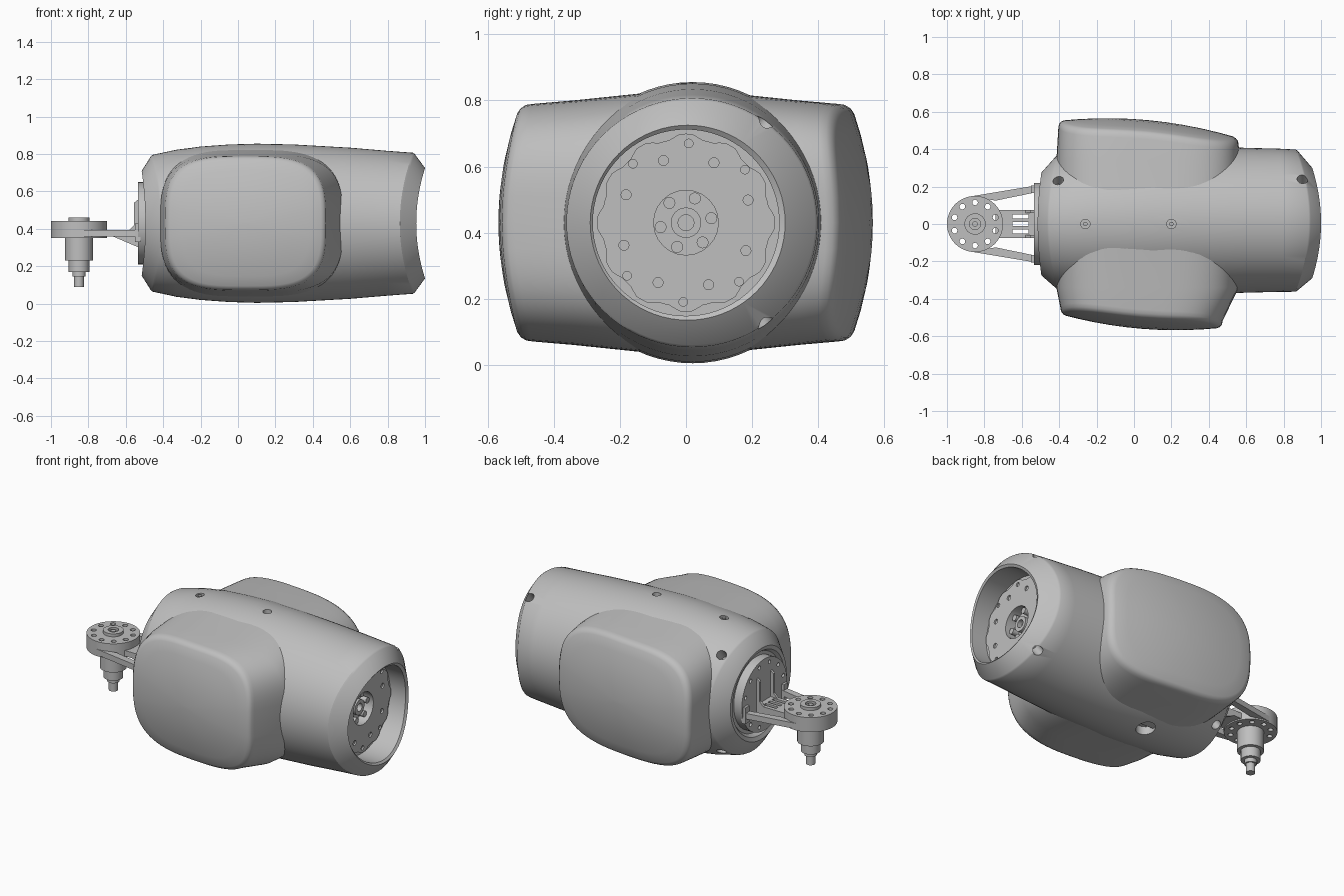
import bpy, bmesh
from math import sin, cos, pi, radians, copysign
from mathutils import Vector

if "Cube" in bpy.data.objects:
    bpy.data.objects.remove(bpy.data.objects["Cube"])

grey = bpy.data.materials.new("plain_grey")
grey.use_nodes = True
GREY = (0.52, 0.52, 0.52, 1)
grey.diffuse_color = GREY
grey.node_tree.nodes["Principled BSDF"].inputs["Base Color"].default_value = GREY
AXIS = 0.43  # height of the main axis


def finish(name, bm, angle=32):
    bmesh.ops.recalc_face_normals(bm, faces=bm.faces)
    mesh = bpy.data.meshes.new(name)
    bm.to_mesh(mesh)
    bm.free()
    mesh.materials.append(grey)
    ob = bpy.data.objects.new(name, mesh)
    bpy.context.collection.objects.link(ob)
    smooth(ob, angle)
    return ob


def activate(ob):
    bpy.ops.object.select_all(action='DESELECT')
    ob.select_set(True)
    bpy.context.view_layer.objects.active = ob


def smooth(ob, angle=32):
    activate(ob)
    bpy.ops.object.shade_smooth_by_angle(angle=radians(angle))


def loft(name, rings, angle=32):
    """Skin a list of point rings and cap both ends."""
    bm = bmesh.new()
    loops = [[bm.verts.new(p) for p in ring] for ring in rings]
    n = len(loops[0])
    for a, b in zip(loops, loops[1:]):
        for i in range(n):
            j = (i + 1) % n
            bm.faces.new((a[i], a[j], b[j], b[i]))
    bm.faces.new(loops[0])
    bm.faces.new(loops[-1])
    return finish(name, bm, angle)


def rods(name, specs, seg=24):
    """One mesh of cylinders, each given as start, end and radius."""
    bm = bmesh.new()
    for a, b, r in specs:
        a, b = Vector(a), Vector(b)
        new = bmesh.ops.create_cone(bm, cap_ends=True, segments=seg, radius1=r,
                                    radius2=r, depth=(b - a).length)["verts"]
        turn = (b - a).to_track_quat('Z', 'Y').to_matrix()
        bmesh.ops.rotate(bm, verts=new, matrix=turn)
        bmesh.ops.translate(bm, verts=new, vec=(a + b) / 2)
    return finish(name, bm)


def prism(name, outline, depth):
    """Extrude a flat outline along a vector."""
    bm = bmesh.new()
    face = bm.faces.new([bm.verts.new(p) for p in outline])
    new = bmesh.ops.extrude_face_region(bm, geom=[face])["geom"]
    bmesh.ops.translate(bm, vec=depth, verts=[v for v in new if isinstance(v, bmesh.types.BMVert)])
    if not face.is_valid or len(bm.faces) < len(outline) + 2:
        bm.faces.new([v for v in face.verts])
    return finish(name, bm)


def box(name, lo, hi):
    x, y, z = lo
    return prism(name, [(x, y, z), (hi[0], y, z), (hi[0], hi[1], z), (x, hi[1], z)],
                 (0, 0, hi[2] - z))


def cut(target, cutter):
    mod = target.modifiers.new("cut", 'BOOLEAN')
    mod.object = cutter
    mod.solver = 'EXACT'
    activate(target)
    bpy.ops.object.modifier_apply(modifier=mod.name)
    bpy.data.objects.remove(cutter)
    smooth(target)


def polar(x, r, deg):
    return (x, r * cos(radians(deg)), AXIS + r * sin(radians(deg)))


# Barrel shell: x, half width, half height, y centre, sideways setback of the ends
SECTIONS = [
    (-.48, .24, .24, 0, 0), (-.505, .255, .255, 0, -.01), (-.515, .275, .28, 0, -.02),
    (-.465, .355, .36, .01, -.05), (-.455, .36, .366, .01, -.05), (-.33, .385, .393, .015, -.02),
    (-.2, .4, .41, .02, 0), (-.05, .41, .421, .02, 0), (.1, .41, .4255, .02, 0),
    (.3, .4, .421, .02, 0), (.6, .387, .404, .02, 0), (.8, .383, .387, .02, .03),
    (.935, .38, .377, .018, .07), (.945, .373, .37, .018, .07), (1, .295, .295, .005, .047),
    (.99, .282, .282, 0, .045), (.84, .282, .282, 0, 0)]
SEG = 72


def barrel_ring(x, ry, rz, cy, setback):
    turns = [2 * pi * i / SEG for i in range(SEG)]
    return [(x - setback * cos(t) ** 2, cy + ry * cos(t), AXIS + rz * sin(t)) for t in turns]


barrel = loft("barrel_shell", [barrel_ring(*s) for s in SECTIONS])

# Access holes and the round socket in the open end
holes = [((x, 0, .80), (x, 0, .9), .025) for x in (-.26, .2)]
holes += [((0, .1, -.1), (0, .1, .06), .055)]
for x in (-.405, .9):
    for a in (52, -52):
        holes.append((polar(x, .31, a), polar(x, .46, a), .028))
cut(barrel, rods("hole_cutter", holes))
cut(barrel, rods("socket_cutter", [((.79, 0, AXIS), (.9, 0, AXIS), .1)], 48))
rods("top_screws", [((x, 0, .78), (x, 0, .83), .012) for x in (-.26, .2)], 16)


# Side pods: rounded blocks with a domed, slanted outer face
def pod(name, side, mid, slope, bulge, face, base):
    def outline(lo, hi, hz, power):
        pts = []
        for i in range(80):
            c, s = cos(2 * pi * i / 80), sin(2 * pi * i / 80)
            u = copysign(abs(c) ** (2 / power), c)
            v = copysign(abs(s) ** (2 / power), s)
            pts.append((u, v, (lo + hi) / 2 + u * (hi - lo) / 2, AXIS + v * hz))
        return pts

    rings = [[(x, side * .1, z) for u, v, x, z in outline(*base, .395, 3.4)],
             [(x, side * .34, z) for u, v, x, z in outline(*base, .37, 3.4)]]
    cx, hx = sum(face) / 2, (face[1] - face[0]) / 2
    for k, sink in ((1.02, .035), (1.012, .016), (.985, .004), (.95, 0), (.8, 0), (.6, 0),
                    (.4, 0), (.2, 0), (.03, 0)):
        ring = []
        for u, v, x, z in outline(-1, 1, 1, 3.4):
            u, v = u * k, v * k
            y = mid + slope * u - bulge * u * u - .065 * v * v - sink
            ring.append((cx + u * hx, side * y, AXIS + v * .353))
        rings.append(ring)
    loft(name, rings, 40)


pod("front_pod", -1, .56, .035, .04, (-.385, .465), (-.415, .56))
pod("back_pod", 1, .555, -.045, .048, (-.395, .55), (-.415, .565))

# Scalloped drive plate inside the open end
edge = []
for i in range(96):
    wave = max(-.6, min(.6, 1.6 * cos(12 * 2 * pi * i / 96))) * .012
    edge.append(polar(.835, .262 + wave, i * 360 / 96))
plate = prism("drive_plate", edge, (.02, 0, 0))
bolts = [(polar(.845, .2, 20 + 45 * k), polar(.9, .2, 20 + 45 * k), .015) for k in range(8)]
bolts += [(polar(.845, .24, a), polar(.9, .24, a), .013) for a in (42, 88, 132, 222, 268, 312)]
cut(plate, rods("plate_cutter", bolts + [((.8, 0, AXIS), (.9, 0, AXIS), .098)]))
rods("drive_bolts", [(polar(.78, .078, 10 + 60 * k), polar(.83, .078, 10 + 60 * k), .018)
                     for k in range(6)], 16)
shaft = rods("drive_shaft", [((.78, 0, AXIS), (.83, 0, AXIS), .046)])
cut(shaft, rods("bore_cutter", [((.8, 0, AXIS), (.9, 0, AXIS), .024)]))

# Mounting flange and bracket at the arm end
flange = rods("mounting_flange", [((-.535, 0, AXIS), (-.47, 0, AXIS), .22)], 48)
cut(flange, rods("flange_cutter", [(polar(-.56, .19, 30 * k + 15), polar(-.52, .19, 30 * k + 15), .012)
                                   for k in range(12)], 12))
tongue = box("bracket_tongue", (-.74, -.075, .36), (-.52, .075, .395))
for y in (-.04, 0, .04):
    cut(tongue, box("slot_cutter", (-.65, y - .011, .3), (-.565, y + .011, .5)))
for y, label in ((-.075, "right"), (.06, "left")):
    prism(label + "_gusset", [(-.67, y, .36), (-.53, y, .3), (-.52, y, .36)], (0, .015, 0))
    prism(label + "_fin", [(-.585, y, .39), (-.555, y, .42), (-.555, y, .54),
                           (-.53, y, .56), (-.53, y, .39)], (0, .015, 0))
for s, label in ((-1, "front"), (1, "back")):
    prism(label + "_strut", [(-.87, s * .148, .36), (-.53, s * .205, .36),
                             (-.53, s * .168, .36), (-.74, s * .125, .36)], (0, 0, .035))
    box(label + "_strut_foot", (-.55, s * .187 - .02, .33), (-.52, s * .187 + .02, .43))

# Joint hub with a ring of holes and a stepped spindle below
HUB = -.85
hub = rods("joint_hub", [((HUB, 0, .352), (HUB, 0, .442), .15)], 48)
ring = [(HUB + .115 * cos(pi * (k + .5) / 5), .115 * sin(pi * (k + .5) / 5)) for k in range(10)]
cut(hub, rods("hub_cutter", [((x, y, .3), (x, y, .5), .015) for x, y in ring], 16))
cap = rods("hub_cap", [((HUB, 0, .43), (HUB, 0, .46), .057)], 32)
cut(cap, rods("cap_cutter", [((HUB, 0, .445), (HUB, 0, .5), .03)]))
rods("cap_screw", [((HUB, 0, .44), (HUB, 0, .455), .015)], 16)
steps = ((.23, .36, .075), (.17, .24, .055), (.145, .18, .035), (.09, .15, .026))
for label, (lo, hi, r) in zip(("upper", "middle", "lower", "tip"), steps):
    rods("spindle_" + label, [((HUB, 0, lo), (HUB, 0, hi), r)], 32)
